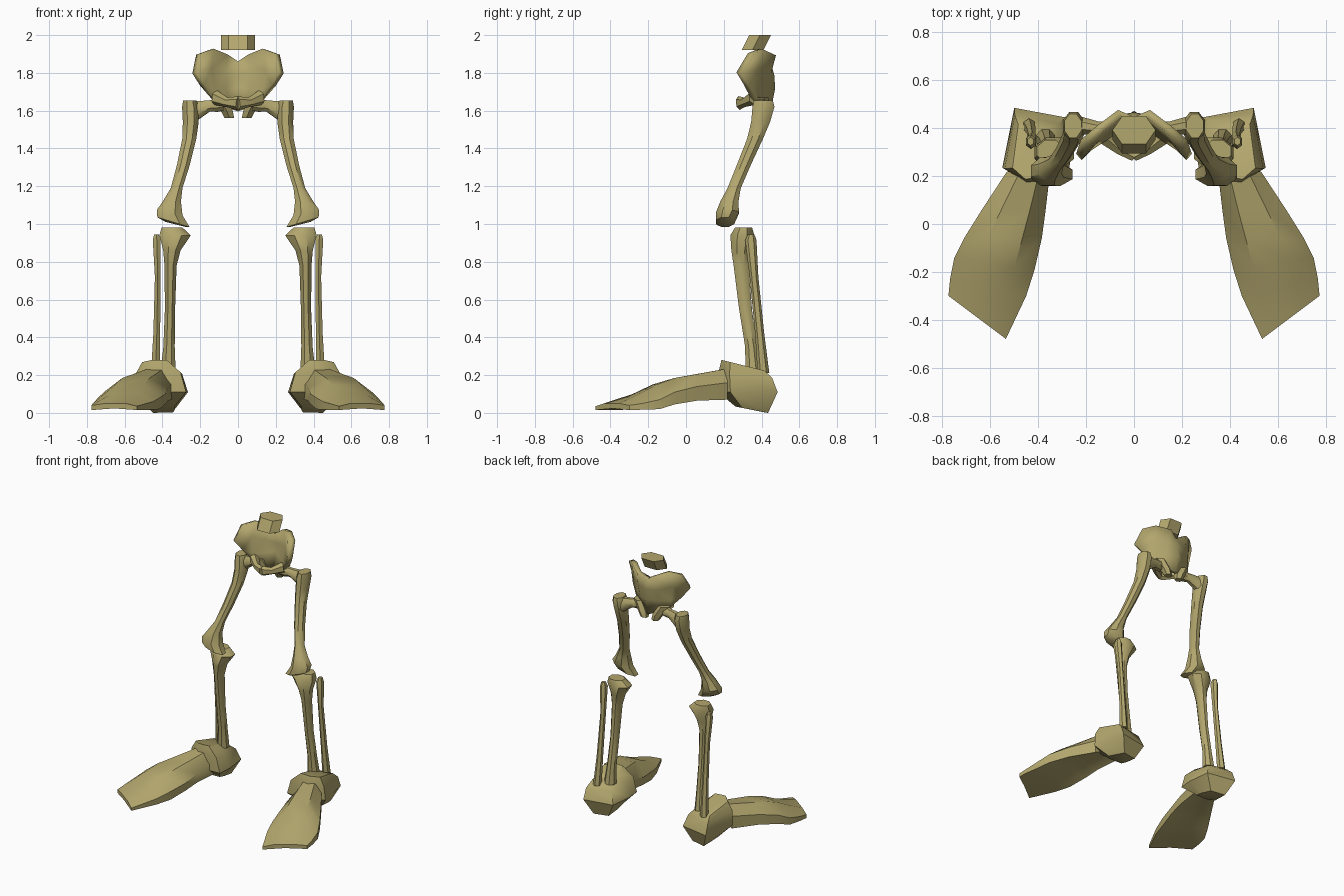
import bpy, bmesh, math
from mathutils import Vector

bone = bpy.data.materials.new("old bone")
bone.diffuse_color = (0.45, 0.385, 0.155, 1)


def finish(name, bm, mirror=True, solid=0, angle=40):
    bmesh.ops.recalc_face_normals(bm, faces=bm.faces[:])
    me = bpy.data.meshes.new(name)
    bm.to_mesh(me)
    bm.free()
    me.materials.append(bone)
    ob = bpy.data.objects.new(name, me)
    bpy.context.collection.objects.link(ob)
    bpy.ops.object.select_all(action='DESELECT')
    ob.select_set(True)
    bpy.context.view_layer.objects.active = ob
    bpy.ops.object.shade_smooth_by_angle(angle=math.radians(angle))
    if mirror:
        ob.modifiers.new("mirror", 'MIRROR').merge_threshold = 0.002
    if solid:
        m = ob.modifiers.new("thickness", 'SOLIDIFY')
        m.thickness, m.offset = solid, 0
    return ob


def skin(name, rings, **kw):
    """Join closed rings of points into a capped solid."""
    bm = bmesh.new()
    vs = [[bm.verts.new(p) for p in r] for r in rings]
    n = len(vs[0])
    for a, b in zip(vs, vs[1:]):
        for i in range(n):
            j = (i + 1) % n
            bm.faces.new((a[i], a[j], b[j], b[i]))
    bm.faces.new(vs[0][::-1])
    bm.faces.new(vs[-1])
    return finish(name, bm, **kw)


def tube(name, spec, n=8, axis=(0, 0, 1), **kw):
    """Rings (x, y, z, half width, half depth, tilt) square to a fixed axis."""
    w = Vector(axis).normalized()
    u = Vector((1, 0, 0)) if w.z > 0.9 else w.cross(Vector((0, 0, 1))).normalized()
    v = w.cross(u)
    rings = []
    for x, y, z, a, b, *tilt in spec:
        ring = []
        for i in range(n):
            t = 2 * math.pi * (i + 0.5) / n
            k = 1 / math.cos(math.pi / n)
            off = u * (a * k * math.cos(t)) + v * (b * k * math.sin(t))
            if tilt:
                off.z += tilt[0] * off.x
            ring.append(Vector((x, y, z)) + off)
        rings.append(ring)
    return skin(name, rings, **kw)


# lowest vertebra: sheared six-sided block
hexa = [(-.09, .0), (-.05, -.058), (.05, -.058), (.09, 0), (.05, .058), (-.05, .058)]
skin("vertebra", [[(x, y + c, z) for x, y in hexa]
                  for c, z in ((.353, 1.922), (.392, 2.0))], mirror=False)

# pelvis bowl: mirrored sheet of hip wing and sacrum, given thickness
grid = [
    [(0, .43, 1.86), (.06, .46, 1.895), (.14, .40, 1.925), (.21, .34, 1.90)],
    [(0, .45, 1.79), (.07, .435, 1.80), (.15, .37, 1.82), (.23, .28, 1.80)],
    [(0, .455, 1.72), (.07, .41, 1.71), (.13, .36, 1.71), (.19, .32, 1.735)],
    [(0, .43, 1.60), (.05, .40, 1.62), (.10, .37, 1.63), (.135, .36, 1.665)],
]
bm = bmesh.new()
vs = [[bm.verts.new(p) for p in row] for row in grid]
for r in range(3):
    for c in range(3):
        bm.faces.new((vs[r][c], vs[r][c + 1], vs[r + 1][c + 1], vs[r + 1][c]))
finish("pelvis", bm, solid=0.035)

# lower pelvis: front pubic arms and rear seat bones
tube("pubic_arm", [(.12, .36, 1.67, .03, .035), (.06, .31, 1.645, .02, .022),
                   (0, .28, 1.64, .018, .032)], n=6, axis=(1, .7, .2))
tube("seat_bone", [(.045, .42, 1.56, .025, .022), (.06, .41, 1.60, .032, .035),
                   (.10, .39, 1.67, .04, .04)], n=6)

# thigh bone: shaft and neck with head
tube("thigh_bone", [(.255, .41, 1.655, .035, .05), (.252, .41, 1.62, .044, .058),
                    (.25, .395, 1.54, .042, .05), (.258, .365, 1.45, .037, .042),
                    (.29, .305, 1.31, .034, .037), (.325, .255, 1.19, .031, .035),
                    (.35, .23, 1.12, .048, .048), (.362, .22, 1.06, .068, .06, .2),
                    (.342, .207, 1.01, .085, .048, .3), (.33, .205, .998, .055, .036, .25)])
tube("thigh_neck", [(.075, .385, 1.63, .03, .03), (.11, .39, 1.63, .036, .036),
                    (.15, .40, 1.625, .028, .03), (.215, .41, 1.60, .036, .05),
                    (.255, .41, 1.585, .04, .06)], axis=(1, .1, 0))

# shin bone and its thinner neighbour
tube("shin_bone", [(.35, .305, .982, .055, .045), (.333, .298, .94, .083, .063),
                   (.35, .29, .86, .046, .05), (.357, .292, .78, .032, .04),
                   (.36, .315, .55, .027, .034), (.365, .345, .35, .03, .032),
                   (.37, .355, .22, .04, .04)])
tube("outer_shin_bone", [(.432, .345, .945, .012, .015), (.43, .343, .915, .021, .026),
                         (.425, .36, .72, .015, .02), (.43, .39, .42, .018, .021),
                         (.437, .41, .21, .024, .027)], n=6)

# heel block: one outline scaled up the height, with sloping top and sole
heel = [(.50, .485), (.55, .235), (.44, .17), (.275, .18), (.265, .28), (.285, .445)]
rings = []
for sx, sy, cx, cy, z, slope in ((.5, .55, .405, .355, .015, -.2), (1, 1, .41, .34, .11, 0),
                                 (.86, .9, .42, .325, .2, -.1), (.48, .72, .44, .31, .25, -.25)):
    rings.append([(cx + sx * (x - .41), cy + sy * (y - .34),
                   max(0, z + slope * sy * (y - .34))) for x, y in heel])
skin("heel", rings)

# front foot: sections from heel to toes (inner, outer, bottom, edge and top heights)
sections = [
    ((.35, .22), (.53, .22), .07, .16, .235, .16),
    ((.37, .05), (.635, .06), .065, .13, .205, .14),
    ((.385, -.06), (.71, -.06), .045, .10, .185, .11),
    ((.415, -.19), (.75, -.14), .02, .08, .15, .07),
    ((.45, -.30), (.768, -.23), .017, .06, .10, .05),
    ((.535, -.48), (.775, -.30), .015, .035, .05, .04),
]
rings = []
for inner, outer, zb, zi, zt, zo in sections:
    a, b = Vector(inner), Vector(outer)
    shape = ((0, zb), (0, zi), (.25, zt), (.7, zt), (1, zo), (1, zb),
             (.5, zb + .25 * (zt - zb)))
    rings.append([(*a.lerp(b, u), z) for u, z in shape])
skin("front_foot", rings)
